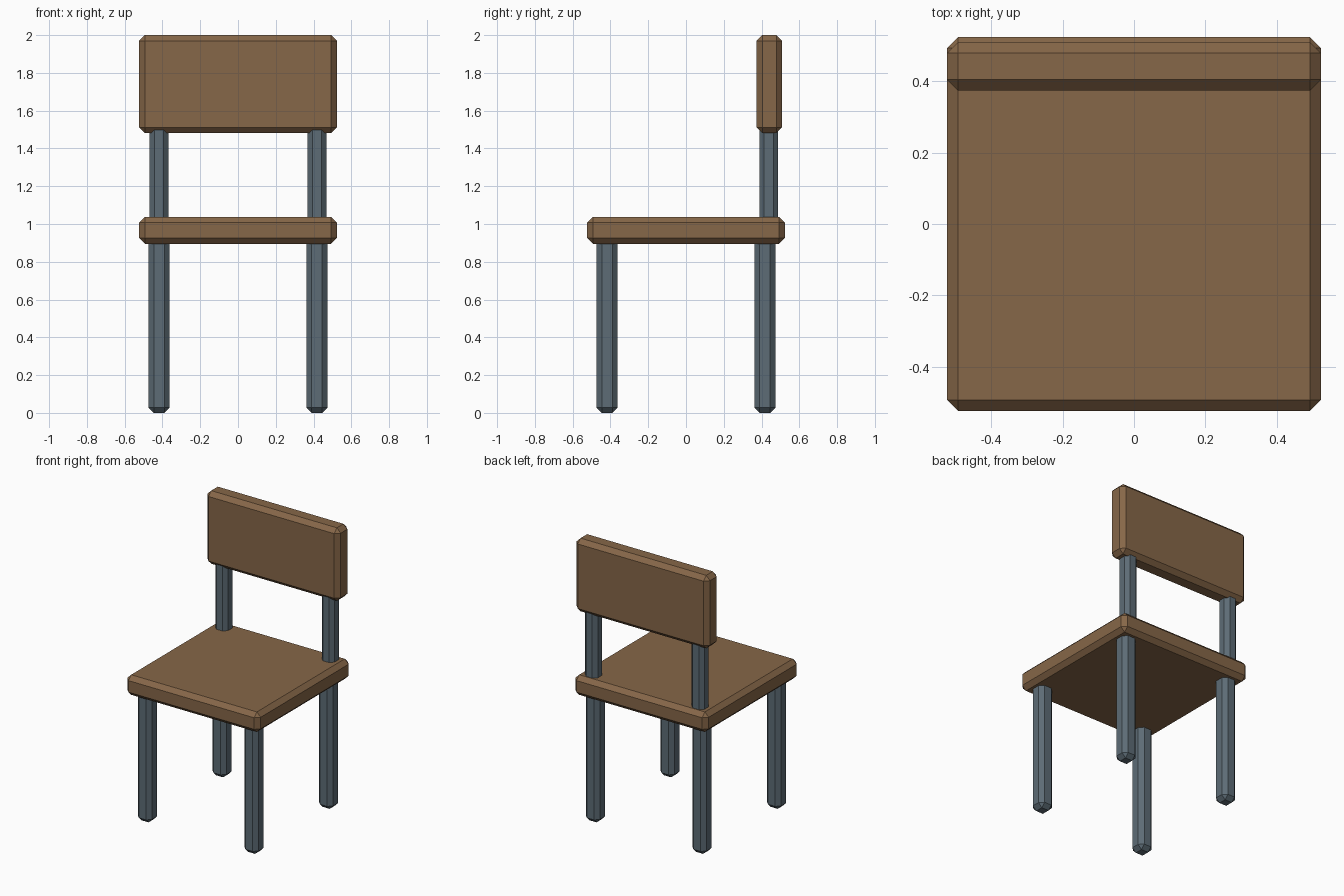
import bpy
import bmesh

if "Cube" in bpy.data.objects:
    bpy.data.objects.remove(bpy.data.objects["Cube"])


def material(name, rgb):
    m = bpy.data.materials.new(name)
    m.diffuse_color = (*rgb, 1)
    m.use_nodes = True
    m.node_tree.nodes["Principled BSDF"].inputs["Base Color"].default_value = m.diffuse_color
    return m


wood = material("brown_wood", (0.24, 0.135, 0.065))
metal = material("blue_grey_metal", (0.11, 0.15, 0.18))


def block(name, lo, hi, bevel, mat):
    """Box between two corners with a single flat chamfer on every edge."""
    bm = bmesh.new()
    bmesh.ops.create_cube(bm, size=1)
    for v in bm.verts:
        v.co = [(a + b) / 2 + c * (b - a) for a, b, c in zip(lo, hi, v.co)]
    bmesh.ops.bevel(bm, geom=bm.edges[:], offset=bevel, offset_type='OFFSET',
                    segments=1, profile=0.5, affect='EDGES')
    mesh = bpy.data.meshes.new(name)
    bm.to_mesh(mesh)
    bm.free()
    mesh.materials.append(mat)
    ob = bpy.data.objects.new(name, mesh)
    bpy.context.collection.objects.link(ob)
    return ob


def upright(name, x, y, half, z0, z1, bevel):
    return block(name, (x - half, y - half, z0), (x + half, y + half, z1), bevel, metal)


# Seat and backrest
block("seat", (-0.523, -0.523, 0.895), (0.523, 0.523, 1.037), 0.03, wood)
block("backrest", (-0.523, 0.374, 1.482), (0.523, 0.508, 2.0), 0.03, wood)

# Legs and backrest posts, left and right
for side, sx in (("left", -1), ("right", 1)):
    upright("front_leg_" + side, sx * 0.418, -0.418, 0.056, 0.0, 0.97, 0.028)
    upright("back_leg_" + side, sx * 0.418, 0.418, 0.056, 0.0, 0.97, 0.028)
    upright("back_post_" + side, sx * 0.418, 0.438, 0.05, 0.96, 1.56, 0.026)
